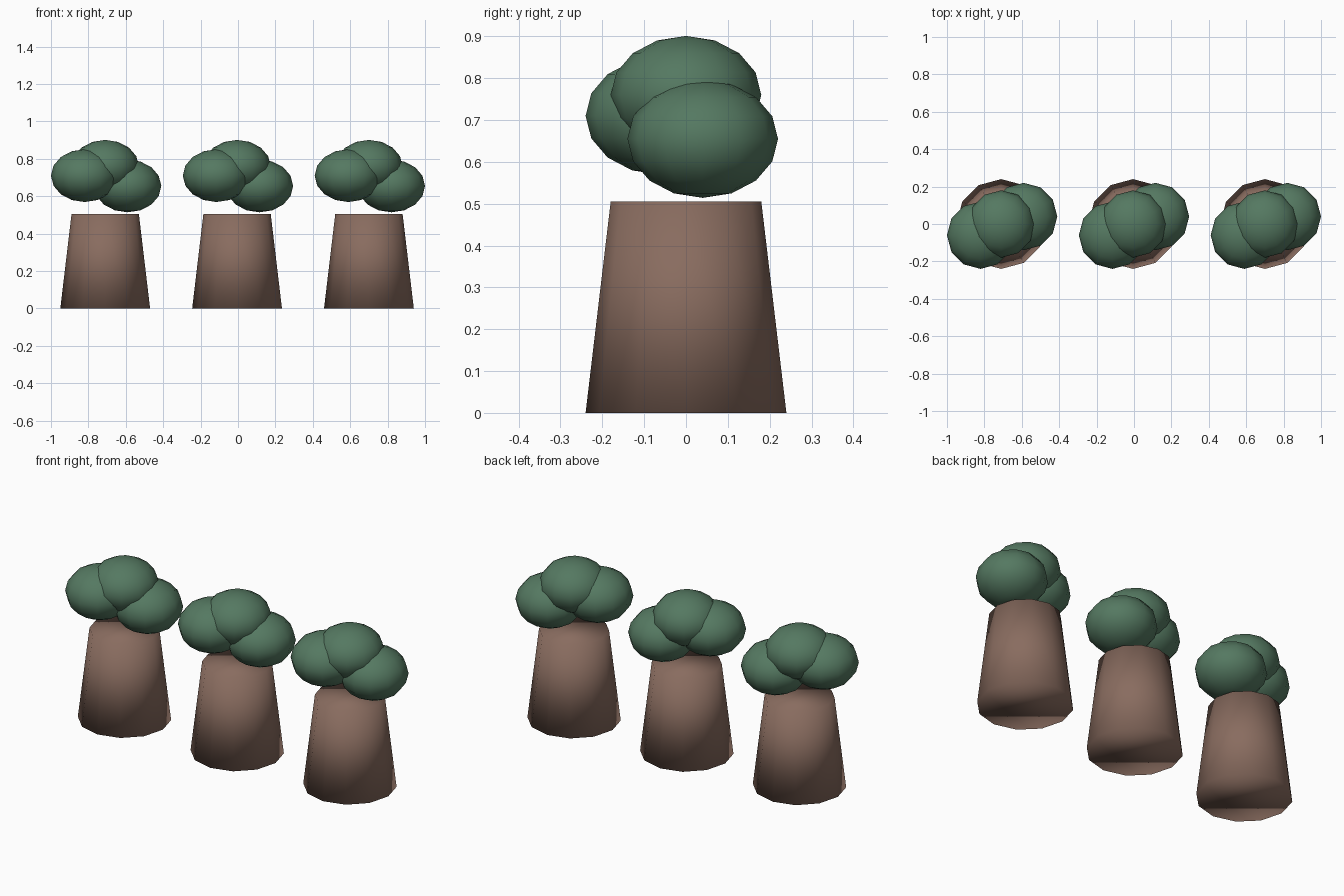
import bpy

if "Cube" in bpy.data.objects:
    bpy.data.objects.remove(bpy.data.objects["Cube"])


def make_material(name, color):
    mat = bpy.data.materials.new(name)
    mat.diffuse_color = color
    mat.use_nodes = True
    mat.node_tree.nodes["Principled BSDF"].inputs["Base Color"].default_value = mat.diffuse_color
    return mat


bark = make_material("bark", (0.25, 0.15, 0.115, 1))
leaf = make_material("leaf", (0.09, 0.19, 0.12, 1))


def finish(name, mat):
    obj = bpy.context.object
    obj.name = name
    obj.data.materials.append(mat)
    bpy.ops.object.shade_smooth()
    return obj


# Foliage clump offsets from the trunk axis: x, y, z
CLUMPS = [(0.0, 0.0, 0.76), (-0.11, -0.06, 0.71), (0.12, 0.04, 0.655)]
TRUNK_HEIGHT = 0.505

for i in range(3):
    cx = -0.005 + (i - 1) * 0.705

    # Tapered trunk
    bpy.ops.mesh.primitive_cone_add(vertices=12, radius1=0.24, radius2=0.18,
                                    depth=TRUNK_HEIGHT,
                                    location=(cx, 0, TRUNK_HEIGHT / 2))
    finish(f"trunk_{i + 1}", bark)

    # Three flattened leaf clumps floating just above the trunk
    for j, (x, y, z) in enumerate(CLUMPS):
        bpy.ops.mesh.primitive_uv_sphere_add(segments=12, ring_count=8, radius=1,
                                             location=(cx + x, y, z))
        clump = finish(f"foliage_{i + 1}_{j + 1}", leaf)
        clump.scale = (0.18, 0.18, 0.141)
